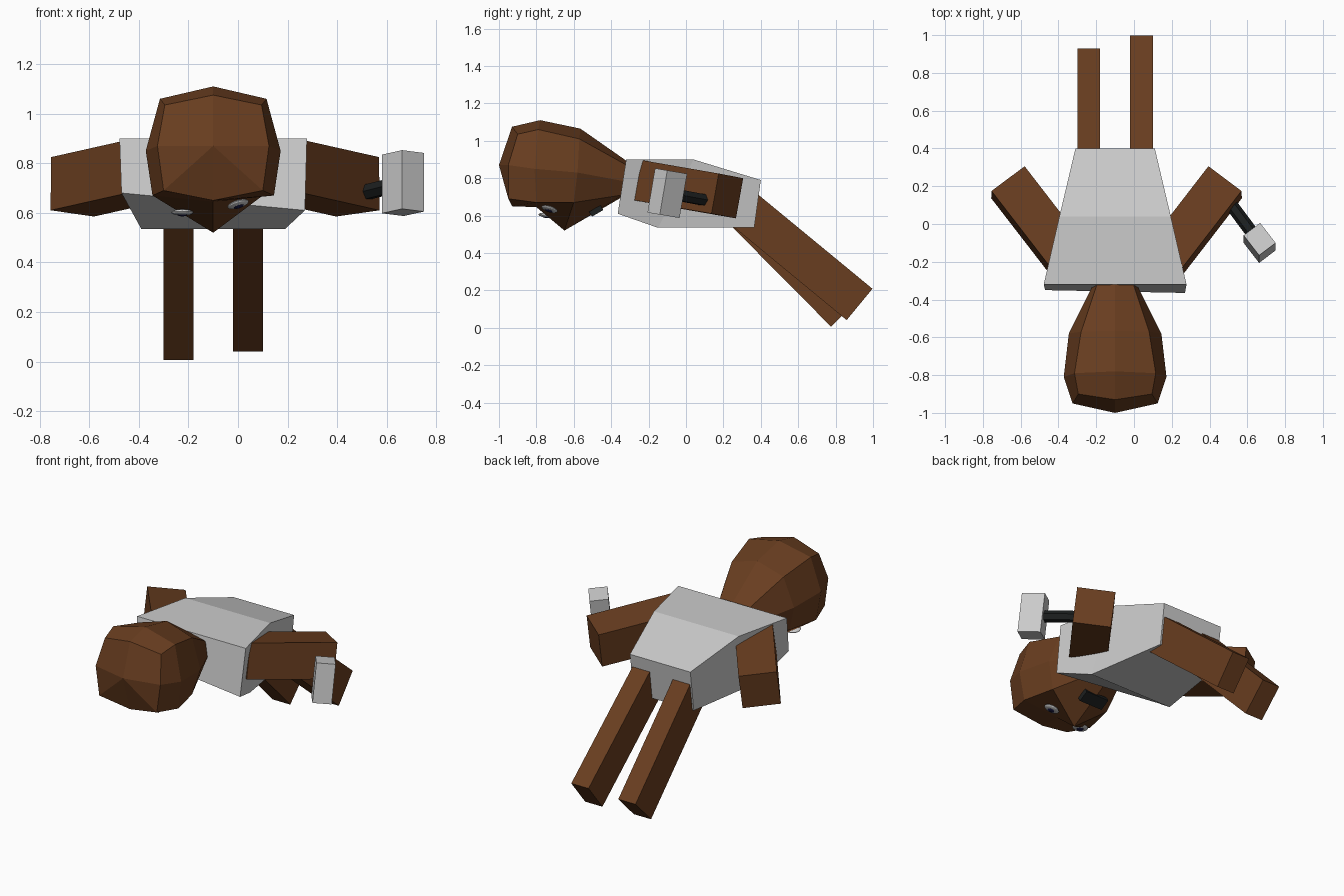
import bpy, bmesh
from mathutils import Vector, Matrix

if "Cube" in bpy.data.objects:
    bpy.data.objects.remove(bpy.data.objects["Cube"])

CX = -0.1  # the body's own middle


def material(name, rgb):
    m = bpy.data.materials.new(name)
    m.diffuse_color = (*rgb, 1)
    m.use_nodes = True
    m.node_tree.nodes["Principled BSDF"].inputs["Base Color"].default_value = m.diffuse_color
    return m


BROWN = material("brown", (0.14, 0.047, 0.014))
BLACK = material("black", (0.012, 0.014, 0.014))
NAVY = material("navy", (0.01, 0.01, 0.06))


def finish(name, bm, mat=None):
    bmesh.ops.recalc_face_normals(bm, faces=bm.faces)
    me = bpy.data.meshes.new(name)
    bm.to_mesh(me)
    bm.free()
    if mat:
        me.materials.append(mat)
    ob = bpy.data.objects.new(name, me)
    bpy.context.collection.objects.link(ob)
    return ob


def frame(center, along, side):
    """Matrix with z along 'along' and x close to 'side'."""
    z = Vector(along).normalized()
    x = Vector(side)
    x = (x - z * x.dot(z)).normalized()
    m = Matrix((x, z.cross(x), z)).transposed().to_4x4()
    m.translation = center
    return m


def box(name, center, along, side, size, mat=None):
    bm = bmesh.new()
    m = frame(center, along, side) @ Matrix.Diagonal((*size, 1))
    bmesh.ops.create_cube(bm, size=1, matrix=m)
    return finish(name, bm, mat)


def beam(name, end, along, side, length, w, h, mat):
    """Box whose far end is centred on 'end'."""
    c = Vector(end) - Vector(along).normalized() * length / 2
    return box(name, c, along, side, (w, h, length), mat)


# Torso: side profile (y, z, half width), top row then bottom row
top = [(-0.32, 0.90, 0.378), (0.04, 0.90, 0.295), (0.40, 0.79, 0.21)]
low = [(-0.365, 0.61, 0.37), (-0.15, 0.535, 0.29), (0.365, 0.535, 0.21)]
bm = bmesh.new()
T, L = [[[bm.verts.new((CX + s * w, y, z)) for s in (-1, 1)] for y, z, w in row]
        for row in (top, low)]
L[0][0].co.z, L[0][0].co.y = 0.68, -0.35
for i in (0, 1):
    bm.faces.new((T[i][0], T[i][1], T[i + 1][1], T[i + 1][0]))
    bm.faces.new((L[i][0], L[i][1], L[i + 1][1], L[i + 1][0]))
    for s in (0, 1):
        bm.faces.new((T[i][s], T[i + 1][s], L[i + 1][s], L[i][s]))
for i in (0, 2):
    bm.faces.new((T[i][0], T[i][1], L[i][1], L[i][0]))
finish("torso", bm)

# Head: rings from neck to crown; half ring = top, upper corner, side, lower corner, bottom
rings = [
    [(0, -0.30, 0.88), (0.09, -0.30, 0.86), (0.11, -0.31, 0.78), (0.09, -0.34, 0.71), (0, -0.34, 0.70)],
    [(0, -0.565, 1.065), (0.18, -0.57, 1.01), (0.245, -0.58, 0.83), (0.20, -0.60, 0.67), (0, -0.65, 0.52)],
    [(0, -0.78, 1.11), (0.215, -0.79, 1.06), (0.272, -0.81, 0.85), (0.245, -0.80, 0.67), (0, -0.80, 0.645)],
    [(0, -0.93, 1.075), (0.195, -0.90, 1.035), (0.225, -0.95, 0.87), (0.20, -0.95, 0.69), (0, -0.93, 0.65)],
]
bm = bmesh.new()
loops = []
for r in rings:
    full = r + [(-x, y, z) for x, y, z in r[3:0:-1]]
    loops.append([bm.verts.new((CX + x, y, z)) for x, y, z in full])
for a, b in zip(loops, loops[1:]):
    for i in range(8):
        j = (i + 1) % 8
        bm.faces.new((a[i], a[j], b[j], b[i]))
crown = bm.verts.new((CX, -1.0, 0.87))
for i in range(8):
    bm.faces.new((loops[-1][i], loops[-1][(i + 1) % 8], crown))
bm.faces.new(loops[0])
finish("head", bm, BROWN)


# Eyes: flat discs facing down, each with a dark pupil
def disc(name, center, normal, r, thick, mat=None):
    bm = bmesh.new()
    bmesh.ops.create_uvsphere(bm, u_segments=16, v_segments=8, radius=1,
                              matrix=frame(center, normal, (1, 0, 0)) @ Matrix.Diagonal((r, r, thick, 1)))
    return finish(name, bm, mat)


for side, c, n in (("right", (0.0, -0.73, 0.635), (0.3, -0.3, -1)),
                   ("left", (-0.225, -0.745, 0.602), (0, -0.1, -1))):
    c, n = Vector(c), Vector(n).normalized()
    disc(side + "_eye", c, n, 0.045, 0.012)
    disc(side + "_pupil", c + n * 0.008, n, 0.022, 0.008, NAVY)

# Mouth
box("mouth", (CX, -0.48, 0.625), (0, 0.5, -0.86), (1, 0, 0), (0.16, 0.07, 0.03), BLACK)

# Arms, mirrored about the shoulders
for name, s in (("right_arm", 1), ("left_arm", -1)):
    end = (-0.0925 + s * 0.575, 0.221, 0.705)
    beam(name, end, (s * 0.61, 0.79, -0.137), (s * 0.175, -0.13, 0.025), 0.525, 0.22, 0.218, BROWN)

# Legs, each swung at its own angle
beam("right_leg", (0.04, 0.928, 0.125), (0, 0.772, -0.636), (1, 0, 0), 0.85, 0.12, 0.217, BROWN)
beam("left_leg", (-0.24, 0.853, 0.082), (0, 0.704, -0.71), (1, 0, 0), 0.80, 0.12, 0.217, BROWN)

# Hammer: handle and block head
a, b = Vector((0.505, 0.115, 0.68)), Vector((0.665, -0.10, 0.72))
bm = bmesh.new()
bmesh.ops.create_cone(bm, cap_ends=True, segments=6, radius1=0.034, radius2=0.034,
                      depth=(b - a).length, matrix=frame((a + b) / 2, b - a, (0, 0, 1)))
finish("hammer_handle", bm, BLACK)
box("hammer_head", b, (0, 0.17, 1), (0.61, -0.79, 0.13), (0.135, 0.11, 0.24))
